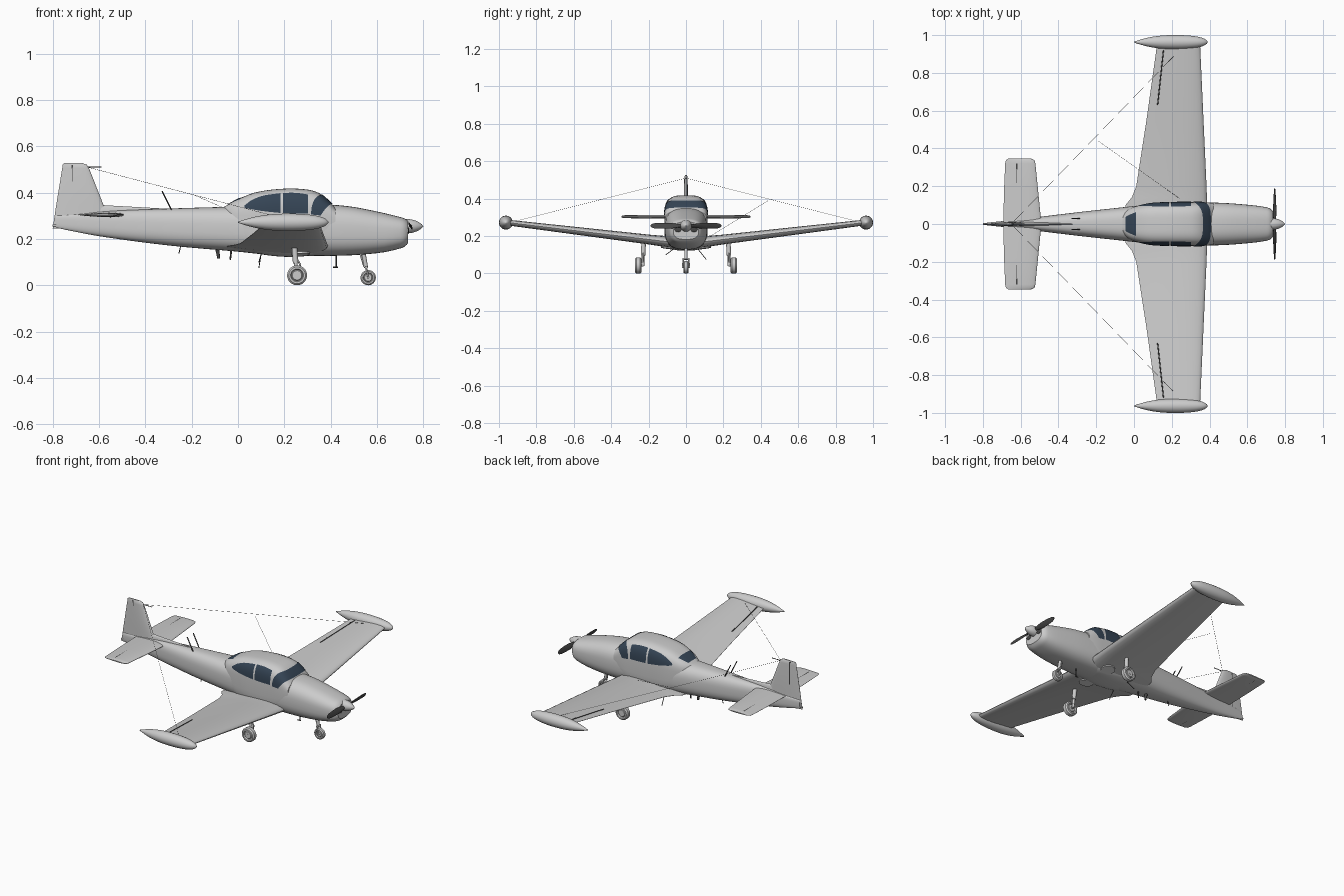
import bpy, bmesh, math
from mathutils import Vector, Matrix

if "Cube" in bpy.data.objects:
    bpy.data.objects.remove(bpy.data.objects["Cube"])


def material(name, rgb):
    m = bpy.data.materials.new(name)
    m.diffuse_color = (*rgb, 1)
    m.use_nodes = True
    m.node_tree.nodes["Principled BSDF"].inputs["Base Color"].default_value = m.diffuse_color
    return m


GREY = material("light_grey", (0.6, 0.6, 0.6))
GLASS = material("dark_blue_glass", (0.035, 0.058, 0.09))
DARK = material("dark_grey", (0.06, 0.06, 0.06))
WHITE = material("white", (0.95, 0.95, 0.95))


def finish(name, bm, mat, angle=40, recalc=True):
    if recalc:
        bmesh.ops.recalc_face_normals(bm, faces=bm.faces)
    me = bpy.data.meshes.new(name)
    bm.to_mesh(me)
    bm.free()
    ob = bpy.data.objects.new(name, me)
    bpy.context.collection.objects.link(ob)
    me.materials.append(mat)
    bpy.ops.object.select_all(action='DESELECT')
    ob.select_set(True)
    bpy.context.view_layer.objects.active = ob
    bpy.ops.object.shade_smooth_by_angle(angle=math.radians(angle))
    return ob


def skin(name, rings, mat, angle=40):
    """Join closed rings of equal length and cap both ends."""
    bm = bmesh.new()
    vs = [[bm.verts.new(p) for p in r] for r in rings]
    n = len(vs[0])
    for a, b in zip(vs, vs[1:]):
        for i in range(n):
            bm.faces.new((a[i], a[(i + 1) % n], b[(i + 1) % n], b[i]))
    bm.faces.new(vs[0])
    bm.faces.new(vs[-1])
    return finish(name, bm, mat, angle)


def rod(name, p, q, r, mat, r2=None, seg=12):
    p, q = Vector(p), Vector(q)
    rot = Vector((0, 0, 1)).rotation_difference(q - p).to_matrix().to_4x4()
    bm = bmesh.new()
    bmesh.ops.create_cone(bm, cap_ends=True, segments=seg, radius1=r, radius2=r if r2 is None else r2,
                          depth=(q - p).length, matrix=Matrix.Translation((p + q) / 2) @ rot)
    return finish(name, bm, mat)


def lathe(name, prof, axis, at, mat, seg=32):
    """Turn (distance, radius) points around the x or y axis."""
    rings = []
    for d, r in prof:
        ring = []
        for k in range(seg):
            a = 2 * math.pi * k / seg
            c, s = r * math.cos(a), r * math.sin(a)
            off = (d, c, s) if axis == 'x' else (c, d, s)
            ring.append(Vector(at) + Vector(off))
        rings.append(ring)
    return skin(name, rings, mat)


def interp(tab, x):
    """Smooth curve through rows (x, a, b, ...)."""
    i = max(0, min(len(tab) - 2, sum(1 for r in tab if r[0] <= x) - 1))
    a, b = tab[i], tab[i + 1]
    p, q = tab[max(i - 1, 0)], tab[min(i + 2, len(tab) - 1)]
    h = b[0] - a[0]
    t = (x - a[0]) / h
    out = []
    for k in range(1, len(a)):
        ma = (b[k] - p[k]) / (b[0] - p[0]) * h
        mb = (q[k] - a[k]) / (q[0] - a[0]) * h
        out.append((2*t**3 - 3*t*t + 1) * a[k] + (t**3 - 2*t*t + t) * ma
                   + (3*t*t - 2*t**3) * b[k] + (t**3 - t*t) * mb)
    return out


def power(v, n):
    return math.copysign(abs(v) ** (2 / n), v)


def oval(x, zc, w, h, n, seg=48):
    return [(x, w * power(math.cos(a), n), zc + h * power(math.sin(a), n))
            for a in (2 * math.pi * k / seg for k in range(seg))]


def airfoil(le, te, t, place, n=14):
    """Symmetric wing section; place(x, offset) gives the 3D point."""
    us = [(1 - math.cos(math.pi * k / n)) / 2 for k in range(n + 1)]
    f = lambda u: 5 * t * (.2969 * u**.5 - .126 * u - .3516 * u**2 + .2843 * u**3 - .1015 * u**4)
    pts = [(u, f(u)) for u in us] + [(u, -f(u) - .0005) for u in us[-1:0:-1]]
    return [place(le + (te - le) * u, o) for u, o in pts]


# fuselage: x, bottom, top, half width
BODY = [(-.785, .248, .30, .006), (-.6, .212, .318, .026), (-.3, .172, .331, .062), (0, .145, .34, .095),
        (.15, .13, .345, .112), (.3, .127, .35, .115), (.4, .127, .348, .114), (.5, .13, .338, .110),
        (.62, .141, .314, .10), (.69, .156, .297, .091), (.72, .167, .288, .082), (.735, .182, .276, .068)]
xs = [-.785 + 1.485 * k / 44 for k in range(45)] + [.71, .72, .728, .735]
rings = []
for x in xs:
    lo, hi, w = interp(BODY, x)
    rings.append(oval(x, (lo + hi) / 2, w, (hi - lo) / 2, 2.7))
skin("fuselage", rings, GREY)

# canopy: x, top, half width
ROOF = [(-.075, .33, .035), (-.04, .35, .072), (0, .372, .091), (.08, .402, .109), (.2, .417, .115),
        (.3, .413, .116), (.35, .398, .116), (.39, .367, .114), (.42, .335, .111)]
ZB, CN = .27, 3.6
rings = []
for k in range(41):
    x = -.075 + .495 * k / 40
    top, w = interp(ROOF, x)
    rings.append(oval(x, ZB, w, top - ZB, CN, 64))
skin("canopy", rings, GREY)


def roof_point(x, t, off=.0025):
    top, w = interp(ROOF, x)
    return Vector((x, (w + off) * power(math.cos(t), CN), ZB + (top - ZB + off) * power(math.sin(t), CN)))


def pane(name, fn, nu, nv):
    """Glass sheet lying on the canopy, fn(u, v) with u, v in 0..1."""
    bm = bmesh.new()
    g = [[bm.verts.new(fn(i / nu, j / nv)) for j in range(nv + 1)] for i in range(nu + 1)]
    for i in range(nu):
        for j in range(nv):
            bm.faces.new((g[i][j], g[i + 1][j], g[i + 1][j + 1], g[i][j + 1]))
    bm.normal_update()
    for f in bm.faces:
        c = f.calc_center_median()
        if f.normal.dot(c - Vector((.17, 0, .25))) < 0:
            f.normal_flip()
    finish(name, bm, GLASS, 60, recalc=False)


def side_pane(name, rows, s):
    def fn(u, v):
        x = rows[0][0] + u * (rows[-1][0] - rows[0][0])
        lo, hi = interp(rows, x)
        z = lo + v * (hi - lo)
        top = interp(ROOF, x)[0]
        q = min(1, (z - ZB) / (top - ZB + .0025))
        p = roof_point(x, math.asin(q ** (CN / 2)))
        return (p.x, s * p.y, p.z)
    pane(name, fn, 16, 12)


for s, tag in ((1, "left"), (-1, "right")):
    side_pane(tag + "_rear_side_window", [(.027, .334, .344), (.06, .328, .368), (.11, .32, .387), (.184, .312, .398)], s)
    side_pane(tag + "_door_window", [(.195, .312, .399), (.25, .31, .399), (.303, .31, .392)], s)


def windshield(u, v):
    t = .08 + (math.pi - .16) * v
    c = math.sin(t)
    a, b = .315 + .05 * c * c, .337 + .07 * c ** .5
    return roof_point(a + (b - a) * u, t)


pane("windshield", windshield, 10, 60)
pane("rear_window", lambda u, v: roof_point(-.045 + .055 * u, math.pi / 2 + (v - .5) * (.65 + .3 * u)), 8, 16)

# wings with trailing fillet, tip tanks and main gear on both sides
WING = [(0, .39, -.05, .062), (.1, .388, -.045, .06), (.14, .386, -.012, .056), (.2, .384, .012, .052),
        (.55, .368, .066, .042), (.95, .35, .122, .03)]
TANK = [(0, .002), (.03, .012), (.08, .025), (.14, .034), (.2, .037), (.27, .036), (.33, .03),
        (.365, .021), (.383, .011), (.39, .002)]
WHEEL = [(-.014, .004), (-.014, .02), (-.01, .024), (-.017, .028), (-.017, .036), (-.01, .043),
         (.01, .043), (.017, .036), (.017, .028), (.01, .024), (.014, .02), (.014, .004)]
for s, tag in ((1, "left"), (-1, "right")):
    skin(tag + "_wing", [airfoil(le, te, t, lambda x, o, y=y: (x, s * y, .158 + .12 * y + o))
                         for y, le, te, t in WING], GREY)
    fine = [(d, interp(TANK, d)[0]) for d in [.39 * (1 - math.cos(math.pi * k / 28)) / 2 for k in range(29)]]
    lathe(tag + "_tip_tank", [(d, max(r, .001)) for d, r in fine], 'x', (0, s * .963, .272), GREY)
    rod(tag + "_aileron_gap", (.125, s * .63, .241), (.156, s * .92, .274), .003, DARK)
    rod(tag + "_wheel_well", (.272, s * .095, .133), (.2715, s * .094, .141), .04, WHITE, seg=32)
    # main gear
    lathe(tag + "_main_wheel", WHEEL, 'y', (.255, s * .255, .043), GREY)
    rod(tag + "_main_axle", (.255, s * .228, .043), (.255, s * .27, .043), .007, GREY)
    rod(tag + "_main_lower_leg", (.255, s * .23, .04), (.247, s * .23, .11), .008, GREY)
    rod(tag + "_main_upper_leg", (.249, s * .23, .095), (.242, s * .225, .185), .012, GREY)
    rod(tag + "_main_link", (.262, s * .228, .06), (.268, s * .228, .09), .004, GREY)
    rod(tag + "_main_link_top", (.268, s * .228, .09), (.25, s * .228, .12), .004, GREY)
    # tailplane
    skin(tag + "_tailplane", [airfoil(le, te, t, lambda x, o, y=y: (x, s * y, .304 + o)) for y, le, te, t in
         [(0, -.49, -.692, .02), (.18, -.508, -.688, .019), (.32, -.522, -.682, .016),
          (.338, -.527, -.678, .013), (.346, -.545, -.665, .006)]], GREY)
    # aerials
    rod(tag + "_roof_aerial", (-.285, s * .03, .32), (-.328, s * .03, .406), .003, DARK)
    rod(tag + "_tip_wire", (-.65, 0, .51), (.25, s * .93, .275), .0007, DARK, seg=5)
    rod(tag + "_belly_aerial", (.1, s * .06, .135), (.09, s * .108, .075 if s > 0 else .1), .002, DARK, seg=8)
    # engine air intakes
    bm = bmesh.new()
    bmesh.ops.create_uvsphere(bm, u_segments=20, v_segments=10, radius=1,
                              matrix=Matrix.Translation((.735, s * .043, .236)) @ Matrix.Diagonal((.003, .02, .014, 1)))
    finish(tag + "_air_intake", bm, DARK)

rod("elevator_gap", (-.62, -.32, .304), (-.62, .32, .304), .0068, DARK)
rod("side_wire", (-.19, .44, .39), (.27, .115, .19), .0007, DARK, seg=5)

# fin, dorsal fillet and rudder gap
skin("fin", [airfoil(le, te, t, lambda x, o, z=z: (x, o, z)) for z, le, te, t in
     [(.245, -.54, -.80, .022), (.345, -.58, -.785, .022), (.505, -.643, -.759, .018),
      (.52, -.652, -.757, .015), (.527, -.67, -.75, .006)]], GREY)
skin("dorsal_fillet", [oval(x, .3, w, h, 2, 16) for x, w, h in
     [(-.28, .003, .029), (-.42, .008, .037), (-.57, .012, .045), (-.62, .01, .05)]], GREY)
rod("rudder_gap", (-.715, 0, .25), (-.715, 0, .52), .0075, DARK)
rod("fin_probe", (-.66, 0, .51), (-.59, 0, .51), .002, DARK)
rod("tail_light", (-.80, 0, .258), (-.785, 0, .258), .005, GREY)

# nose gear
lathe("nose_wheel", [(d * .8, r * .77) for d, r in WHEEL], 'y', (.562, 0, .033), GREY)
rod("nose_axle", (.562, -.022, .033), (.562, .022, .033), .005, GREY)
for s in (1, -1):
    rod("nose_fork", (.562, s * .018, .033), (.553, s * .014, .078), .004, GREY)
rod("nose_fork_top", (.553, -.018, .078), (.553, .018, .078), .006, GREY)
rod("nose_leg", (.553, 0, .075), (.54, 0, .15), .009, GREY)
rod("nose_link", (.545, 0, .08), (.53, 0, .13), .004, GREY)

# belly fittings
rod("pitot_mast", (.425, 0, .13), (.425, 0, .078), .003, DARK)
rod("pitot_head", (.41, 0, .078), (.432, 0, .078), .003, DARK)
rod("belly_mast", (-.03, 0, .15), (-.033, 0, .11), .005, DARK, .003)
rod("belly_blade", (-.09, 0, .16), (-.083, 0, .115), .009, DARK, .006)
rod("rear_belly_aerial", (-.245, 0, .18), (-.255, 0, .138), .002, DARK)

# propeller and spinner
lathe("spinner", [(.72, .031), (.735, .031), (.75, .029), (.765, .025), (.78, .018), (.792, .01), (.80, .001)],
      'x', (0, 0, .255), GREY)
for s, tag in ((1, "left"), (-1, "right")):
    rings = []
    for r, c, t, tw in [(.01, .014, .012, 50), (.04, .022, .01, 40), (.08, .034, .007, 30), (.13, .034, .005, 22),
                        (.17, .028, .004, 17), (.185, .018, .003, 15), (.19, .006, .002, 15)]:
        a = math.radians(tw)
        ring = []
        for k in range(16):
            p, q = c / 2 * math.cos(k * math.pi / 8), t / 2 * math.sin(k * math.pi / 8)
            ring.append((.745 + p * math.sin(a) + q * math.cos(a), s * r,
                         .255 + s * (p * math.cos(a) - q * math.sin(a))))
        rings.append(ring)
    skin(tag + "_propeller_blade", rings, DARK)
